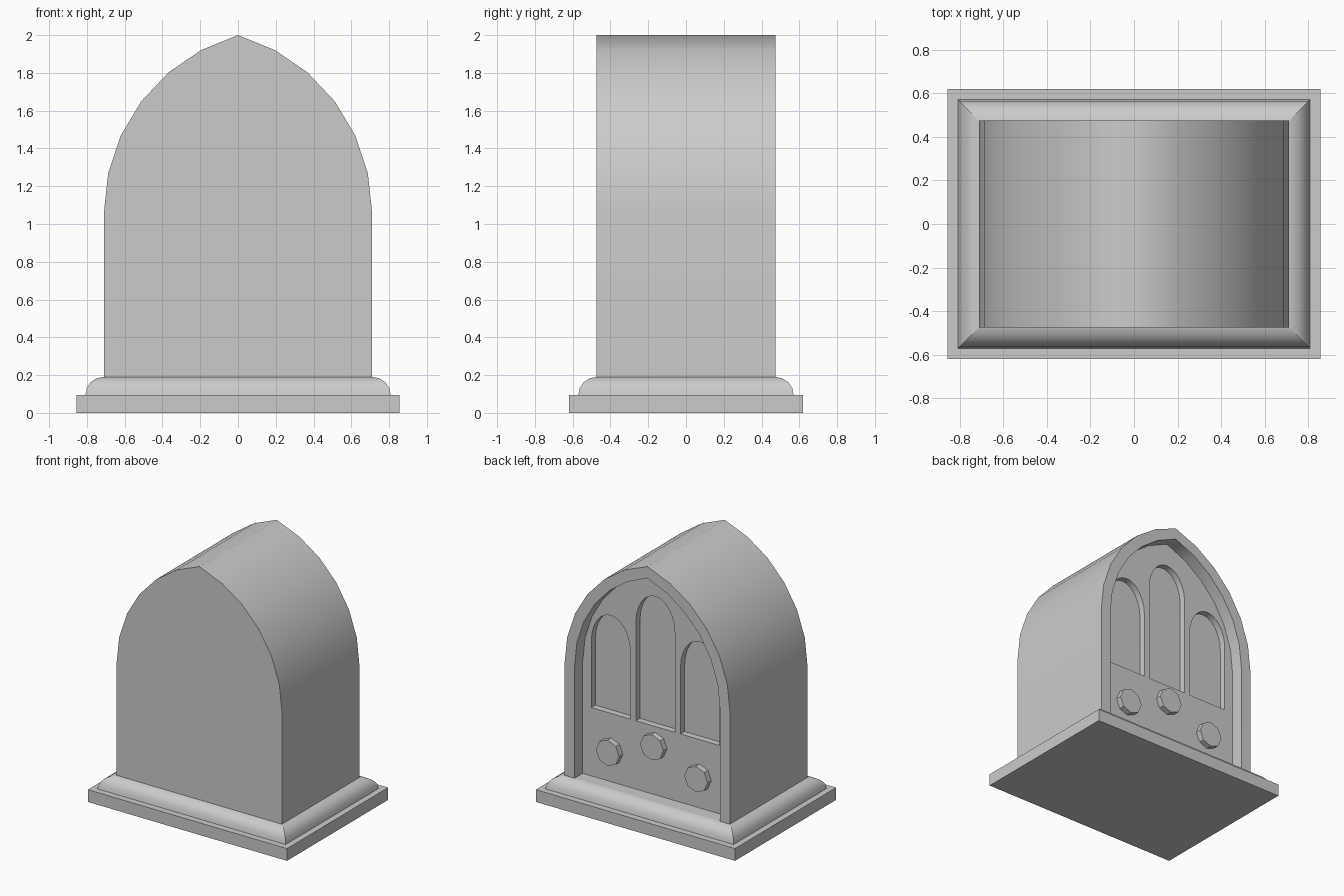
import bpy, bmesh, math

cube = bpy.data.objects.get("Cube")
if cube:
    bpy.data.objects.remove(cube, do_unlink=True)

grey = bpy.data.materials.new("plain grey")
grey.use_nodes = True
COLOUR = (0.6, 0.6, 0.6, 1)
grey.diffuse_color = COLOUR
grey.node_tree.nodes["Principled BSDF"].inputs["Base Color"].default_value = COLOUR


def add_object(name, bm):
    bmesh.ops.recalc_face_normals(bm, faces=bm.faces)
    mesh = bpy.data.meshes.new(name)
    bm.to_mesh(mesh)
    bm.free()
    mesh.materials.append(grey)
    obj = bpy.data.objects.new(name, mesh)
    bpy.context.collection.objects.link(obj)
    return obj


def prism(name, outline, y0, y1):
    """Extrude an (x, z) outline from y0 to y1."""
    bm = bmesh.new()
    face = bm.faces.new([bm.verts.new((x, y0, z)) for x, z in outline])
    ext = bmesh.ops.extrude_face_region(bm, geom=[face])["geom"]
    moved = [v for v in ext if isinstance(v, bmesh.types.BMVert)]
    bmesh.ops.translate(bm, vec=(0, y1 - y0, 0), verts=moved)
    return add_object(name, bm)


def pointed_arch(half, bottom, spring, inset=0):
    """Arch of two circular arcs meeting at a point; inset offsets it inward."""
    radius = 0.977
    cx = half - radius
    radius -= inset
    top = math.acos(-cx / radius)
    right = [(cx + radius * math.cos(top * i / 6), spring + radius * math.sin(top * i / 6))
             for i in range(7)]
    right = [(half - inset, bottom)] + right
    return right + [(-x, z) for x, z in reversed(right[:-1])]


def round_arch(cx, half, bottom, spring, rise):
    steps = 12
    arc = [(cx + half * math.cos(math.pi * i / steps), spring + rise * math.sin(math.pi * i / steps))
           for i in range(steps + 1)]
    return [(cx + half, bottom)] + arc + [(cx - half, bottom)]


def cut(target, cutter):
    mod = target.modifiers.new("cut", 'BOOLEAN')
    mod.operation = 'DIFFERENCE'
    mod.solver = 'EXACT'
    mod.object = cutter
    bpy.context.view_layer.objects.active = target
    bpy.ops.object.modifier_apply(modifier=mod.name)
    bpy.data.objects.remove(cutter, do_unlink=True)


def shade(obj, angle):
    bpy.ops.object.select_all(action='DESELECT')
    obj.select_set(True)
    bpy.context.view_layer.objects.active = obj
    bpy.ops.object.shade_smooth_by_angle(angle=math.radians(angle))


# Cabinet with a recessed panel and three arched openings
BASE_TOP = 0.19
PANEL_Y = 0.375
cabinet = prism("cabinet", pointed_arch(0.71, BASE_TOP, 1.06), -0.475, 0.475)
cut(cabinet, prism("recess_cutter", pointed_arch(0.71, 0.1, 1.06, 0.086), PANEL_Y, 0.6))
for cx, spring in ((-0.383, 1.24), (0, 1.49), (0.383, 1.24)):
    cut(cabinet, prism("opening_cutter", round_arch(cx, 0.167, 0.72, spring, 0.24),
                       PANEL_Y - 0.05, 0.45))
shade(cabinet, 55)

# Knobs
for name, x, z in (("left_knob", 0.38, 0.43), ("middle_knob", 0, 0.575), ("right_knob", -0.38, 0.43)):
    ring = [(x + 0.1 * math.cos(math.pi * i / 4), z + 0.1 * math.sin(math.pi * i / 4)) for i in range(8)]
    prism(name, ring, PANEL_Y - 0.01, PANEL_Y + 0.045)

# Base plate
prism("base_plate", [(-0.855, 0), (0.855, 0), (0.855, 0.095), (-0.855, 0.095)], -0.62, 0.62)

# Rounded moulding: rectangular rings stepping in along a quarter curve
bm = bmesh.new()
rings = []
for i in range(5):
    a = math.pi / 2 * i / 4
    out, z = 0.095 * math.cos(a), 0.095 + 0.095 * math.sin(a)
    rings.append([bm.verts.new((sx * (0.713 + out), sy * (0.475 + out), z))
                  for sx, sy in ((-1, -1), (1, -1), (1, 1), (-1, 1))])
for low, high in zip(rings, rings[1:]):
    for i in range(4):
        j = (i + 1) % 4
        bm.faces.new((low[i], low[j], high[j], high[i])).smooth = True
bm.faces.new(rings[0])
bm.faces.new(rings[-1])
# keep the mitred corners and the rims crisp
for low, high in zip(rings, rings[1:]):
    for a, b in zip(low, high):
        bm.edges.get((a, b)).smooth = False
for ring in (rings[0], rings[-1]):
    for i in range(4):
        bm.edges.get((ring[i], ring[i - 1])).smooth = False
add_object("base_moulding", bm)
